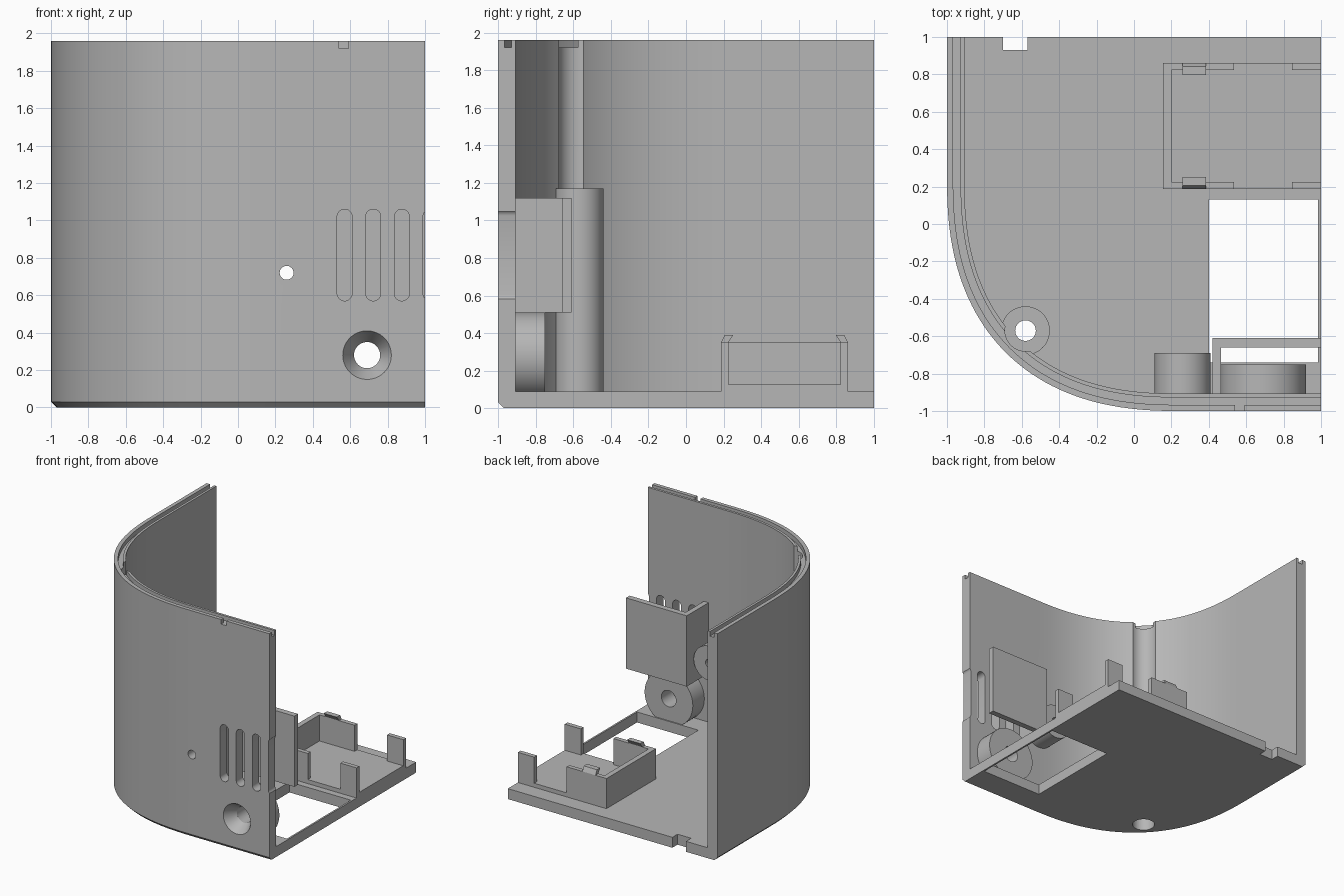
import bpy, bmesh, math
from mathutils import Matrix, Vector

cube = bpy.data.objects.get("Cube")
if cube:
    bpy.data.objects.remove(cube, do_unlink=True)

# single plastic colour
grey = bpy.data.materials.new("grey_plastic")
grey.use_nodes = True
COLOUR = (0.47, 0.47, 0.47, 1)
grey.diffuse_color = COLOUR
grey.node_tree.nodes["Principled BSDF"].inputs["Base Color"].default_value = COLOUR

HEIGHT, FLOOR, WALL = 1.96, 0.09, 0.093


def finish(name, bm):
    bmesh.ops.recalc_face_normals(bm, faces=bm.faces[:])
    mesh = bpy.data.meshes.new(name)
    bm.to_mesh(mesh)
    bm.free()
    mesh.materials.append(grey)
    obj = bpy.data.objects.new(name, mesh)
    bpy.context.collection.objects.link(obj)
    return obj


def box(name, x, y, z):
    bm = bmesh.new()
    bmesh.ops.create_cube(bm, size=1)
    for v in bm.verts:
        v.co = [a + (b - a) * (c + 0.5) for (a, b), c in zip((x, y, z), v.co)]
    return finish(name, bm)


def tube(name, start, end, r1, r2=None):
    """Cylinder or cone between two points."""
    a, b = Vector(start), Vector(end)
    bm = bmesh.new()
    turn = (b - a).to_track_quat('Z', 'Y').to_matrix().to_4x4()
    bmesh.ops.create_cone(bm, cap_ends=True, segments=48, radius1=r1,
                          radius2=r1 if r2 is None else r2, depth=(b - a).length,
                          matrix=Matrix.Translation((a + b) / 2) @ turn)
    return finish(name, bm)


def prism(name, points, direction):
    """Extrude a closed loop of points."""
    bm = bmesh.new()
    face = bm.faces.new([bm.verts.new(p) for p in points])
    ext = bmesh.ops.extrude_face_region(bm, geom=[face])
    moved = [g for g in ext["geom"] if isinstance(g, bmesh.types.BMVert)]
    bmesh.ops.translate(bm, verts=moved, vec=direction)
    return finish(name, bm)


def cut(target, *cutters):
    for cutter in cutters:
        cutter.hide_render = True
        mod = target.modifiers.new("cut", 'BOOLEAN')
        mod.operation, mod.solver, mod.object = 'DIFFERENCE', 'EXACT', cutter
        bpy.context.view_layer.objects.active = target
        bpy.ops.object.modifier_apply(modifier=mod.name)
        bpy.data.objects.remove(cutter, do_unlink=True)


def plan(offset, steps=40, n=2.4, centre=0.25, radius=1.25):
    """Rounded-corner wall line in plan, moved inward by offset."""
    pts = [(-1 + offset, 1)]
    for i in range(steps + 1):
        t = math.pi / 2 * i / steps
        c, s = max(math.cos(t), 0), math.sin(t)
        normal = Vector((c ** (2 - 2 / n), s ** (2 - 2 / n))).normalized()
        pts.append((centre - radius * c ** (2 / n) + normal.x * offset,
                    centre - radius * s ** (2 / n) + normal.y * offset))
    return pts + [(1, -1 + offset)]


# curved outer wall: chamfered foot, groove along the top
lip, groove_in, groove_z = 0.033, 0.072, 1.92
section = [(0.03, 0), (0, 0.03), (0, HEIGHT), (lip, HEIGHT), (lip, groove_z),
           (groove_in, groove_z), (groove_in, HEIGHT), (WALL, HEIGHT), (WALL, 0)]
bm = bmesh.new()
rails = [[bm.verts.new((x, y, z)) for x, y in plan(d)] for d, z in section]
for r, rail in enumerate(rails):
    after = rails[(r + 1) % len(rails)]
    for i in range(len(rail) - 1):
        bm.faces.new((rail[i], rail[i + 1], after[i + 1], after[i]))
for end in (0, -1):
    bm.faces.new([rail[end] for rail in rails])
wall = finish("outer_wall", bm)

# floor with rectangular opening and rear notch
outline = [(x, y, 0) for x, y in plan(WALL)] + [(1, 1, 0)]
floor = prism("floor", outline, (0, 0, FLOOR))
cut(floor, box("c", (0.40, 0.985), (-0.74, 0.13), (-1, 1)),
    box("c", (-0.70, -0.57), (0.93, 1.2), (-1, 1)))

# corner screw post with counterbored hole, and driver channel above it
px, py, post_top = -0.58, -0.57, 1.17
post = tube("screw_post", (px, py, FLOOR), (px, py, post_top), 0.13)
for part in (post, floor, wall):
    cut(part, tube("c", (px, py, -0.5), (px, py, 0.8), 0.09))
cut(post, tube("c", (px, py, 0.5), (px, py, 1.5), 0.055))
cut(wall, tube("c", (px, py, post_top), (px, py, 2.5), 0.11))

# front wall: lip notch and ventilation slots
cut(wall, box("c", (0.54, 0.59), (-1.1, -0.95), (groove_z, 2.2)))
for k in range(4):
    loop = []
    for i in range(24):
        a = 2 * math.pi * (i + 0.5) / 24
        shift = 0.205 if math.sin(a) > 0 else -0.205
        loop.append((0.57 + 0.153 * k + 0.04 * math.cos(a), -1.1,
                     0.815 + shift + 0.04 * math.sin(a)))
    cut(wall, prism("c", loop, (0, 0.3, 0)))

# round bosses behind the front wall, with their holes
inner = -1 + WALL - 0.01
cable_boss = tube("cable_boss", (0.69, inner, 0.28), (0.69, -0.75, 0.28), 0.23)
lamp_boss = tube("lamp_boss", (0.26, inner, 0.72), (0.26, -0.69, 0.72), 0.15)
for part in (wall, cable_boss):
    cut(part, tube("c", (0.69, -1.01, 0.28), (0.69, -0.90, 0.28), 0.136, 0.07),
        tube("c", (0.69, -1.2, 0.28), (0.69, -0.5, 0.28), 0.07))
for part in (wall, lamp_boss):
    cut(part, tube("c", (0.26, -1.2, 0.72), (0.26, -0.5, 0.72), 0.037))

# L-shaped shield behind the slots
shield = [(0.42, -0.91), (0.42, -0.61), (1, -0.61), (1, -0.66), (0.465, -0.66), (0.465, -0.91)]
prism("slot_shield", [(x, y, 0.51) for x, y in shield], (0, 0, 0.61))

# component tray: plate, end wall, side walls, posts and clips
y0, y1, thick, rim = 0.187, 0.862, 0.038, 0.35
tray_z = 0.125
box("tray_plate", (0.155, 1), (y0, y1), (FLOOR, tray_z))
box("tray_end", (0.155, 0.2), (y0, y1), (tray_z, rim))
for label, edge, inward in (("front", y0, 1), ("back", y1, -1)):
    span = sorted((edge, edge + inward * thick))
    box("tray_side_" + label, (0.2, 0.535), span, (tray_z, rim))
    box("tray_post_" + label, (0.845, 1), span, (tray_z, rim))
    hook = [(0, rim), (0.02, 0.39), (0.065, 0.39), (thick, rim)]
    prism("tray_clip_" + label,
          [(0.26, edge + inward * d, z) for d, z in hook], (0.125, 0, 0))

# smooth the curved parts, keep edges sharp
bpy.ops.object.select_all(action='DESELECT')
for part in (wall, floor, post, cable_boss, lamp_boss):
    part.select_set(True)
bpy.context.view_layer.objects.active = wall
bpy.ops.object.shade_smooth_by_angle(angle=math.radians(30))
